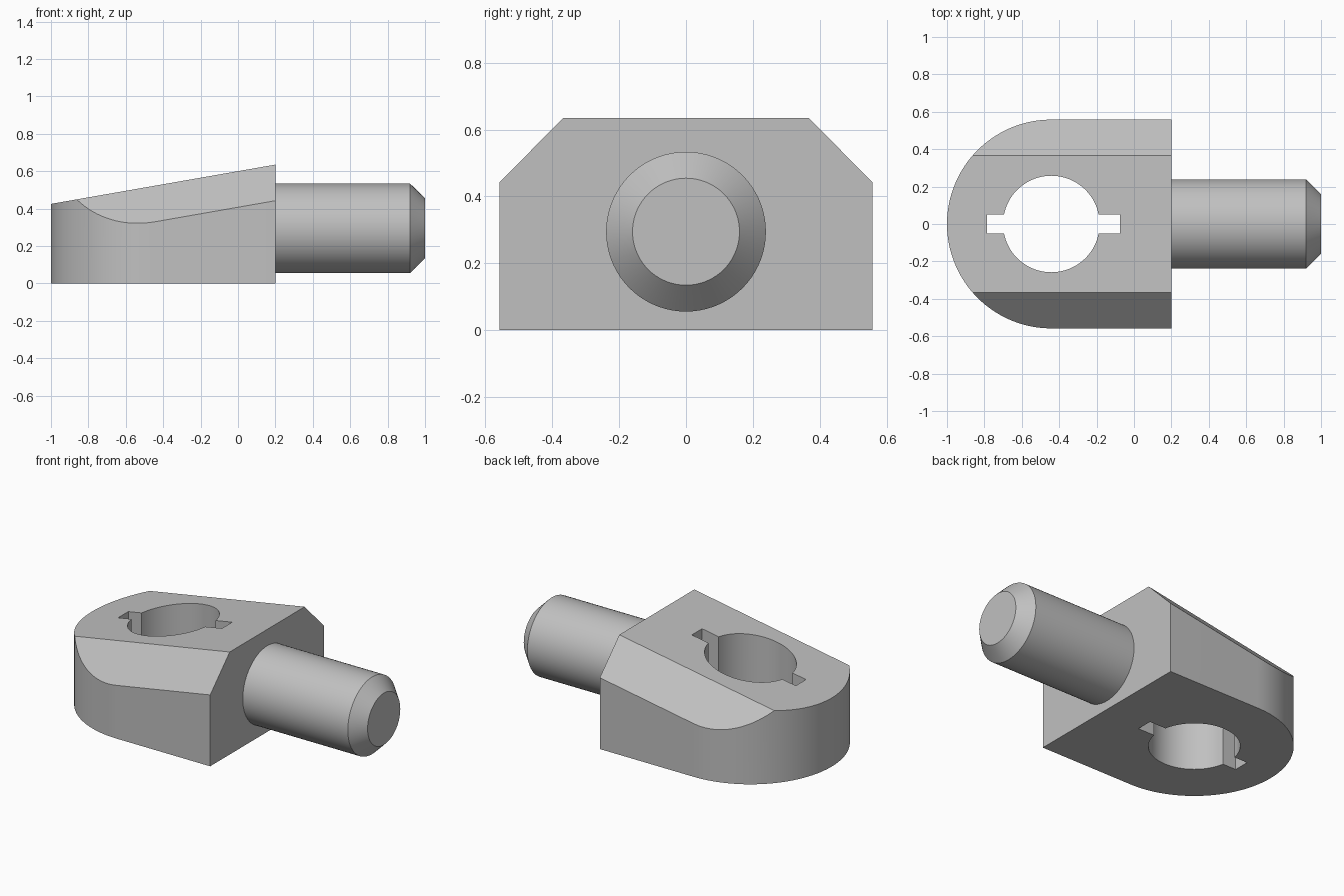
import bpy
import bmesh
from math import sin, cos, pi, radians, asin
from mathutils import Vector

cube = bpy.data.objects.get("Cube")
if cube:
    bpy.data.objects.remove(cube, do_unlink=True)

# Main dimensions
EYE_X, EYE_R = -0.442, 0.558      # rounded end of the body
BACK_X, BACK_Z = 0.2, 0.635       # tall end of the body
SLOPE = 0.175                     # rise of the top face
CHAMFER_Y = 0.367                 # where the side chamfers begin
HOLE_R, SLOT_HALF = 0.258, 0.05
SLOT_ENDS = (-0.787, -0.075)
AXIS_Z, SHAFT_R, TIP_R = 0.2945, 0.239, 0.16

steel = bpy.data.materials.new("plain grey")
steel.use_nodes = True
grey = (0.53, 0.53, 0.53, 1)
steel.diffuse_color = grey
steel.node_tree.nodes["Principled BSDF"].inputs["Base Color"].default_value = grey


def make_object(name, bm):
    bmesh.ops.recalc_face_normals(bm, faces=bm.faces)
    mesh = bpy.data.meshes.new(name)
    bm.to_mesh(mesh)
    bm.free()
    mesh.materials.append(steel)
    obj = bpy.data.objects.new(name, mesh)
    bpy.context.collection.objects.link(obj)
    return obj


def prism(outline, bottom, top):
    bm = bmesh.new()
    face = bm.faces.new([bm.verts.new((x, y, bottom)) for x, y in outline])
    moved = bmesh.ops.extrude_face_region(bm, geom=[face])["geom"]
    verts = [v for v in moved if isinstance(v, bmesh.types.BMVert)]
    bmesh.ops.translate(bm, verts=verts, vec=(0, 0, top - bottom))
    return bm


def arc(radius, start, end, steps):
    angles = [start + (end - start) * i / steps for i in range(steps + 1)]
    return [(EYE_X + radius * cos(a), radius * sin(a)) for a in angles]


def slice_off(bm, point, normal):
    geom = bm.verts[:] + bm.edges[:] + bm.faces[:]
    cut = bmesh.ops.bisect_plane(bm, geom=geom, plane_co=point, plane_no=normal,
                                 clear_outer=True)["geom_cut"]
    edges = [e for e in cut if isinstance(e, bmesh.types.BMEdge)]
    bmesh.ops.contextual_create(bm, geom=edges)


def smooth(obj):
    bpy.ops.object.select_all(action="DESELECT")
    obj.select_set(True)
    bpy.context.view_layer.objects.active = obj
    bpy.ops.object.shade_smooth_by_angle(angle=radians(25))


# Body: round-ended block with a sloping top and chamfered upper sides
outline = arc(EYE_R, pi / 2, 3 * pi / 2, 64) + [(BACK_X, -EYE_R), (BACK_X, EYE_R)]
bm = prism(outline, 0, 1)
slice_off(bm, (BACK_X, 0, BACK_Z), Vector((-SLOPE, 0, 1)))
for side in (-1, 1):
    slice_off(bm, (BACK_X, side * CHAMFER_Y, BACK_Z), Vector((-SLOPE, side * 1.01, 1)))
body = make_object("body", bm)

# Through hole with a key slot on either side
a = asin(SLOT_HALF / HOLE_R)
keyhole = arc(HOLE_R, a, pi - a, 40)
keyhole += [(SLOT_ENDS[0], SLOT_HALF), (SLOT_ENDS[0], -SLOT_HALF)]
keyhole += arc(HOLE_R, pi + a, 2 * pi - a, 40)
keyhole += [(SLOT_ENDS[1], -SLOT_HALF), (SLOT_ENDS[1], SLOT_HALF)]
cutter = make_object("hole_cutter", prism(keyhole, -0.5, 1.5))
cutter.hide_render = True

bpy.context.view_layer.objects.active = body
cut = body.modifiers.new("keyed hole", "BOOLEAN")
cut.operation = "DIFFERENCE"
cut.solver = "EXACT"
cut.object = cutter
bpy.ops.object.modifier_apply(modifier=cut.name)
bpy.data.objects.remove(cutter, do_unlink=True)
smooth(body)

# Shaft: turned profile with a tapered tip
bm = bmesh.new()
profile = [(BACK_X - 0.01, 0), (BACK_X - 0.01, SHAFT_R), (0.92, SHAFT_R), (1, TIP_R), (1, 0)]
verts = [bm.verts.new((x, 0, AXIS_Z + r)) for x, r in profile]
edges = [bm.edges.new(pair) for pair in zip(verts, verts[1:])]
bmesh.ops.spin(bm, geom=verts + edges, cent=(0, 0, AXIS_Z), axis=(1, 0, 0),
               angle=2 * pi, steps=72)
bmesh.ops.remove_doubles(bm, verts=bm.verts, dist=0.0005)
smooth(make_object("shaft", bm))
